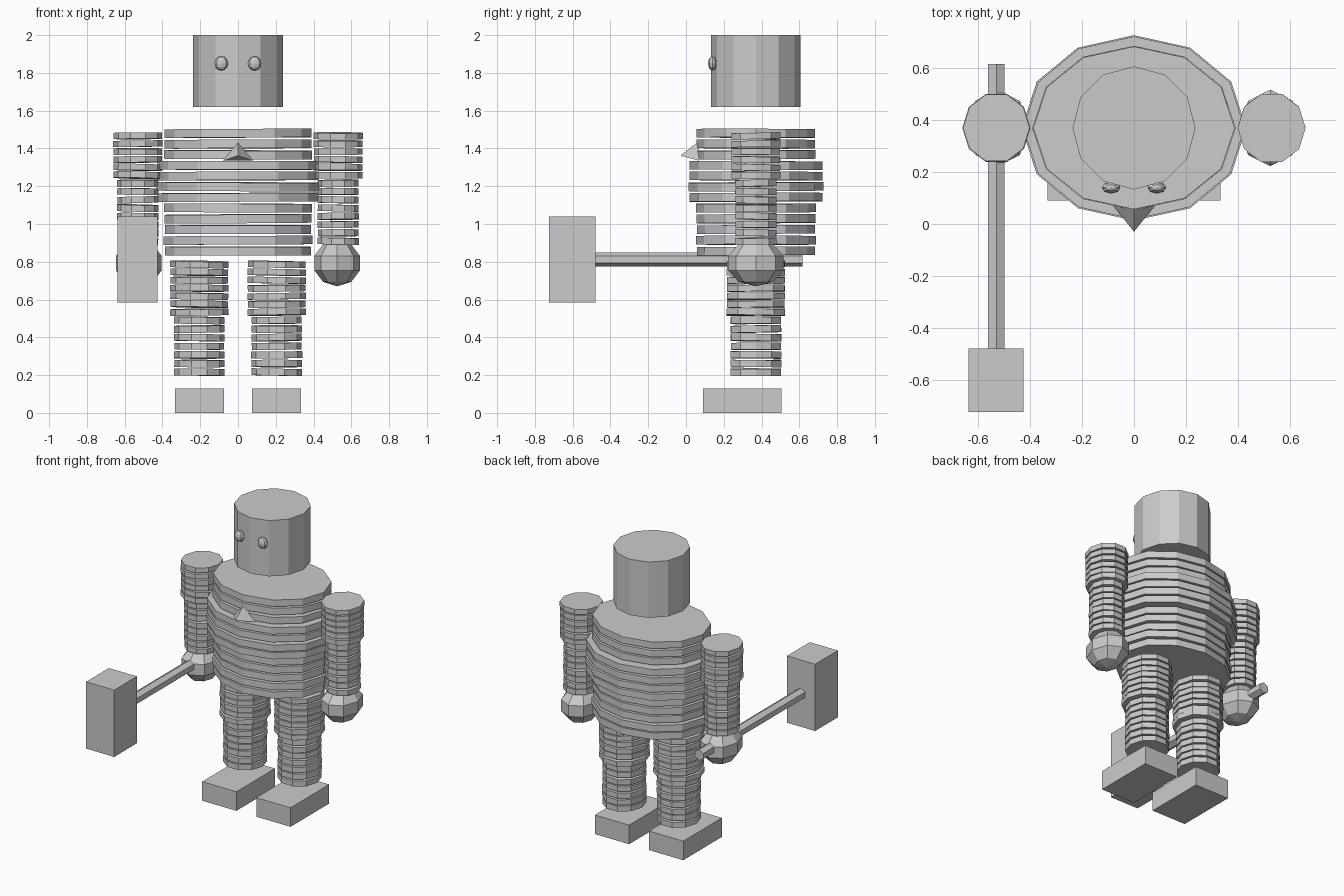
import bpy, bmesh, math, random
from mathutils import Matrix, Euler

random.seed(4)
cube = bpy.data.objects.get("Cube")
if cube:
    bpy.data.objects.remove(cube)

# One plain colour for everything
grey = bpy.data.materials.new("plain_grey")
grey.use_nodes = True
colour = (0.6, 0.6, 0.6, 1)
grey.diffuse_color = colour
grey.node_tree.nodes["Principled BSDF"].inputs["Base Color"].default_value = colour

DEPTH = 0.37  # y of the body's middle


def finish(name, bm):
    bmesh.ops.recalc_face_normals(bm, faces=bm.faces)
    mesh = bpy.data.meshes.new(name)
    bm.to_mesh(mesh)
    bm.free()
    mesh.materials.append(grey)
    obj = bpy.data.objects.new(name, mesh)
    bpy.context.collection.objects.link(obj)
    return obj


def add_disc(bm, centre, rx, ry, height, sides, turn=0, tilt=(0, 0)):
    m = (Matrix.Translation(centre) @ Euler((tilt[0], tilt[1], 0)).to_matrix().to_4x4()
         @ Matrix.Diagonal((rx, ry, height, 1)) @ Matrix.Rotation(turn, 4, 'Z'))
    bmesh.ops.create_cone(bm, cap_ends=True, segments=sides, radius1=1, radius2=1,
                          depth=1, matrix=m)


def stack(name, x, groups, sides, wobble):
    """Separate, slightly tilted plates; each group is top, bottom, count, rx, ry."""
    bm = bmesh.new()
    for top, bottom, count, rx, ry in groups:
        pitch = (top - bottom) / count
        for i in range(count):
            tilt = [random.uniform(-wobble, wobble) for _ in range(2)]
            grow = random.uniform(0.985, 1.01)
            add_disc(bm, (x, DEPTH, top - pitch * (i + 0.44)), rx * grow, ry * grow,
                     pitch * 0.8, sides, math.pi / sides if sides == 10 else 0, tilt)
    return finish(name, bm)


def box(name, x, y, z):
    bm = bmesh.new()
    centre = [(a + b) / 2 for a, b in (x, y, z)]
    size = [b - a for a, b in (x, y, z)]
    bmesh.ops.create_cube(bm, size=1, matrix=Matrix.Translation(centre) @ Matrix.Diagonal((*size, 1)))
    return finish(name, bm)


def ball(name, centre, radii, segments, rings):
    bm = bmesh.new()
    bmesh.ops.create_uvsphere(bm, u_segments=segments, v_segments=rings, radius=1,
                              matrix=Matrix.Translation(centre) @ Matrix.Diagonal((*radii, 1)))
    return finish(name, bm)


# Head, floating above the body
bm = bmesh.new()
add_disc(bm, (0, DEPTH, 1.81), 0.237, 0.237, 0.38, 12)
finish("head", bm)

# Torso plates, with a wider band in the middle
stack("torso", 0, [(1.505, 1.335, 3, 0.39, 0.315),
                   (1.335, 1.11, 4, 0.43, 0.355),
                   (1.11, 0.825, 5, 0.39, 0.315)], 12, 0.006)

# Three-sided spike on the chest
bm = bmesh.new()
tip = bm.verts.new((0, -0.03, 1.362))
base = [bm.verts.new(p) for p in ((0, 0.07, 1.44), (0.08, 0.07, 1.335), (-0.08, 0.07, 1.335))]
bm.faces.new(base)
for i in range(3):
    bm.faces.new((base[i], base[i - 1], tip))
finish("chest_spike", bm)

# Paired parts
for side, s in (("left", 1), ("right", -1)):
    ball(side + "_eye", (s * 0.088, 0.14, 1.85), (0.036, 0.023, 0.038), 8, 6)
    stack(side + "_arm", s * 0.53, [(1.485, 1.235, 6, 0.13, 0.137),
                                    (1.235, 0.885, 8, 0.109, 0.115)], 10, 0.03)
    ball(side + "_hand", (s * 0.525, DEPTH, 0.793), (0.127, 0.155, 0.123), 8, 5)
    stack(side + "_leg", s * 0.205, [(0.805, 0.51, 7, 0.155, 0.162),
                                     (0.51, 0.19, 7, 0.134, 0.141)], 10, 0.02)
    box(side + "_foot", sorted((s * 0.075, s * 0.333)), (0.09, 0.505), (0, 0.13))

# Hammer held in the right hand
bm = bmesh.new()
bmesh.ops.create_cone(bm, cap_ends=True, segments=6, radius1=0.037, radius2=0.037, depth=1.115,
                      matrix=Matrix.Translation((-0.53, 0.058, 0.812)) @ Matrix.Rotation(math.pi / 2, 4, 'X'))
finish("hammer_handle", bm)
box("hammer_head", (-0.637, -0.425), (-0.725, -0.48), (0.585, 1.04))
